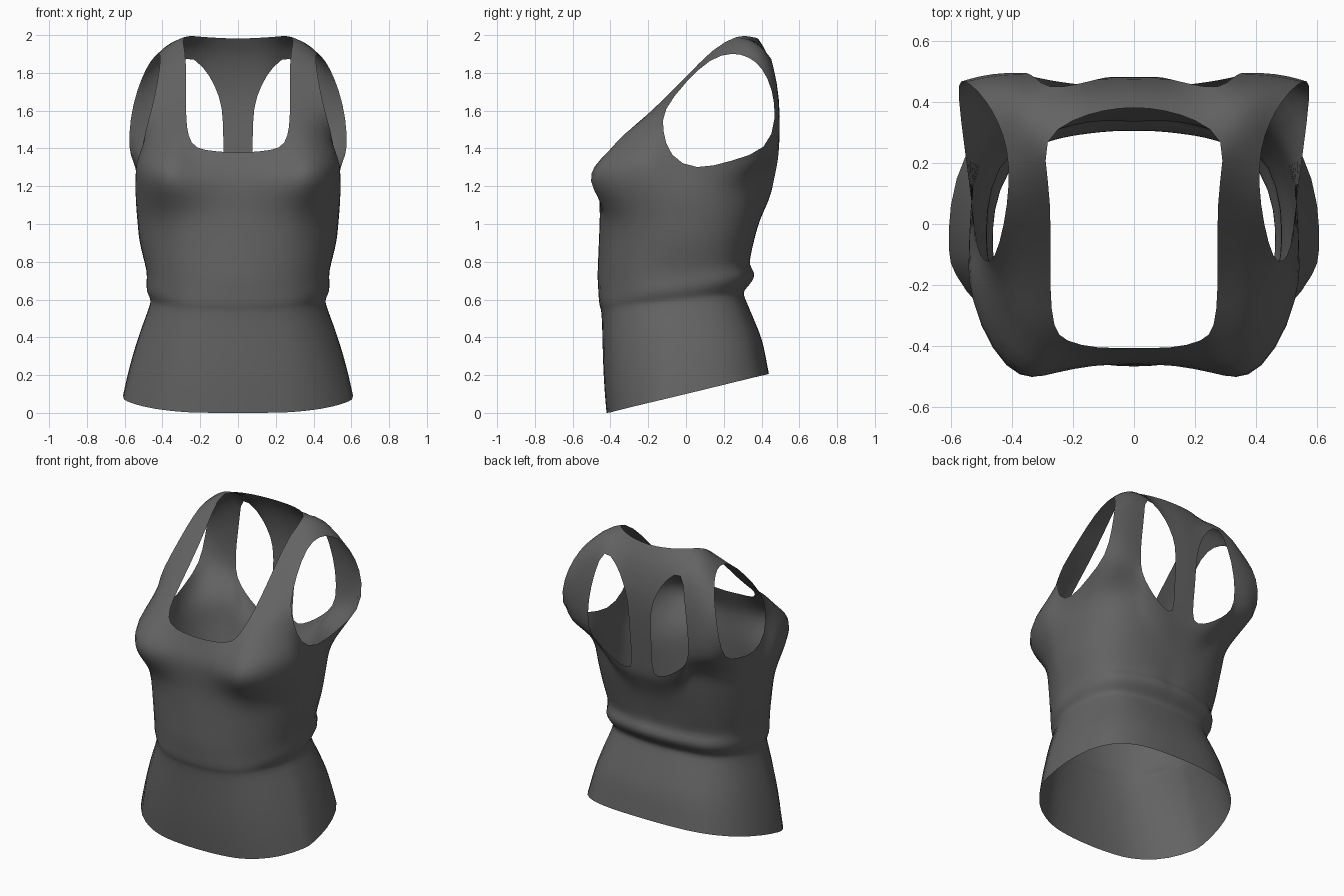
import bpy, bmesh, math
from mathutils import Vector

# One cloth colour
cloth = bpy.data.materials.new("charcoal_cloth")
cloth.diffuse_color = (0.125, 0.125, 0.125, 1)

# Torso sections: height, half width, front y, back y, front and back squareness
SECTIONS = [
    (0.00, 0.635, -0.422, 0.445, 2.35, 2.8), (0.20, 0.592, -0.440, 0.440, 2.35, 2.8),
    (0.40, 0.535, -0.444, 0.402, 2.35, 2.7), (0.58, 0.465, -0.450, 0.312, 2.4, 2.6),
    (0.61, 0.465, -0.460, 0.295, 2.4, 2.6), (0.65, 0.490, -0.465, 0.350, 2.3, 2.6),
    (0.70, 0.490, -0.465, 0.365, 2.3, 2.6), (0.75, 0.488, -0.470, 0.330, 2.3, 2.6),
    (0.90, 0.528, -0.465, 0.358, 2.15, 2.6), (1.05, 0.540, -0.458, 0.395, 2.25, 2.7),
    (1.15, 0.545, -0.460, 0.415, 2.8, 2.8), (1.27, 0.552, -0.468, 0.437, 3.4, 2.8),
    (1.50, 0.575, -0.430, 0.485, 3.4, 3.2),
]

# Upper edge of the torso, from front centre round to back centre
EDGE = [
    (0, -.405, 1.375), (.12, -.41, 1.385), (.23, -.385, 1.397), (.265, -.345, 1.465),
    (.345, -.325, 1.49), (.425, -.24, 1.50), (.49, -.125, 1.50),
    (.515, -.09, 1.355), (.53, .05, 1.28), (.555, .24, 1.335), (.58, .435, 1.39),
    (.515, .48, 1.41), (.445, .495, 1.40), (.37, .493, 1.38),
    (.32, .48, 1.30), (.24, .465, 1.235), (.155, .455, 1.18), (.072, .45, 1.165),
    (0, .45, 1.17),
]
EDGE = [Vector(p) for p in EDGE]


def smooth(t):
    t = max(0.0, min(1.0, t))
    return t * t * (3 - 2 * t)


def section(z):
    z = max(0.0, min(1.499, z))
    for lo, hi in zip(SECTIONS, SECTIONS[1:]):
        if lo[0] <= z <= hi[0]:
            t = (z - lo[0]) / (hi[0] - lo[0])
            return [a + (b - a) * t for a, b in zip(lo[1:], hi[1:])]


def torso_point(angle, z):
    """Point on the torso in direction angle; folds rise towards the back."""
    c, s = math.sin(angle), -math.cos(angle)
    w, front, back, n_front, n_back = section(z)
    depth, n = (back, n_back) if s > 0 else (-front, n_front)
    r = ((abs(c) / w) ** n + (abs(s) / depth) ** n) ** (-1 / n)
    r += 0.006 * math.sin(7 * angle + 9 * z) * math.exp(-((z - .72) / .11) ** 2)
    p = Vector((r * c, r * s, z + 0.12 * r * s * math.exp(-((z - .67) / .15) ** 2)))
    if s < 0:  # bust
        p.y -= 0.104 * math.exp(-((p.x - .39) / .145) ** 2 - ((z - 1.245) / .145) ** 2)
    return p


def torso_column(top):
    angle = math.atan2(top.x, -top.y)
    hem = max(0.0, 0.1 + 0.24 * torso_point(angle, 0.1).y)
    levels = [hem + (.57 - hem) * i / 4 for i in range(5)]
    levels += [.60, .62, .655, .70, .75, .82, .92]
    levels += [.92 + (top.z - .92) * i / 7 for i in range(1, 8)]
    shift = top - torso_point(angle, top.z)
    col = [torso_point(angle, z) + shift * smooth((z - top.z + .25) / .25) ** 2
           for z in levels]
    if top.x == 0:
        for p in col:
            p.x = 0
    return col


bm = bmesh.new()


def sheet(rows):
    """Quad sheet through equal-length rows of points."""
    grid = [[bm.verts.new(p) for p in row] for row in rows]
    for a, b in zip(grid, grid[1:]):
        for i in range(len(a) - 1):
            bm.faces.new((a[i], a[i + 1], b[i + 1], b[i]))


def band(inner, outer, bulge=0.0):
    """Four-point strap row from inner to outer edge."""
    a, b = Vector(inner), Vector(outer)
    up = Vector((0.4, 0.6, 0.5)) * bulge
    return [a, a.lerp(b, 1 / 3) + up, a.lerp(b, 2 / 3) + up, b]


# Torso
sheet([torso_column(p) for p in EDGE])

# Shoulder strap: front root, over the shoulder, down to the back root
sheet([
    EDGE[3:7],
    band((.277, -.22, 1.56), (.458, -.125, 1.60)),
    band((.272, 0, 1.775), (.425, 0, 1.755)),
    band((.28, .14, 1.93), (.408, .13, 1.88)),
    band((.305, .28, 2.005), (.415, .25, 1.91), .01),
    band((.30, .37, 1.97), (.445, .335, 1.885), .02),
    band((.285, .44, 1.915), (.485, .405, 1.83), .02),
    band((.325, .485, 1.75), (.535, .46, 1.71), .01),
    band((.36, .50, 1.57), (.572, .478, 1.56), .012),
    EDGE[13:9:-1],
])

# Back yoke
sheet([
    [(.305, .28, 2.005), (.20, .345, 1.99), (.10, .375, 1.985), (0, .385, 1.98)],
    [(.30, .37, 1.97), (.19, .415, 1.93), (.10, .44, 1.89), (0, .445, 1.89)],
    [(.285, .44, 1.915), (.18, .46, 1.835), (.12, .475, 1.73), (0, .48, 1.75)],
])

# Centre back strap
sheet([
    [(.12, .475, 1.73), (0, .48, 1.75)],
    [(.08, .485, 1.62), (0, .487, 1.62)],
    [(.078, .475, 1.45), (0, .477, 1.45)],
    [(.075, .46, 1.30), (0, .462, 1.30)],
    EDGE[17:19],
])

bmesh.ops.remove_doubles(bm, verts=bm.verts, dist=0.0015)
bmesh.ops.recalc_face_normals(bm, faces=bm.faces)

# Orient the sheet outwards, judged at the front of the torso
front_face = min(bm.faces, key=lambda f: f.calc_center_median().y)
if front_face.normal.y > 0:
    bmesh.ops.reverse_faces(bm, faces=bm.faces)

mesh = bpy.data.meshes.new("tank_top")
bm.to_mesh(mesh)
bm.free()
mesh.materials.append(cloth)
top = bpy.data.objects.new("tank_top", mesh)
bpy.context.collection.objects.link(top)

# Other half and soft cloth surface
mirror = top.modifiers.new("mirror", 'MIRROR')
mirror.use_clip = True
mirror.merge_threshold = 0.002
soft = top.modifiers.new("soften", 'SUBSURF')
soft.levels = soft.render_levels = 1
for poly in mesh.polygons:
    poly.use_smooth = True
